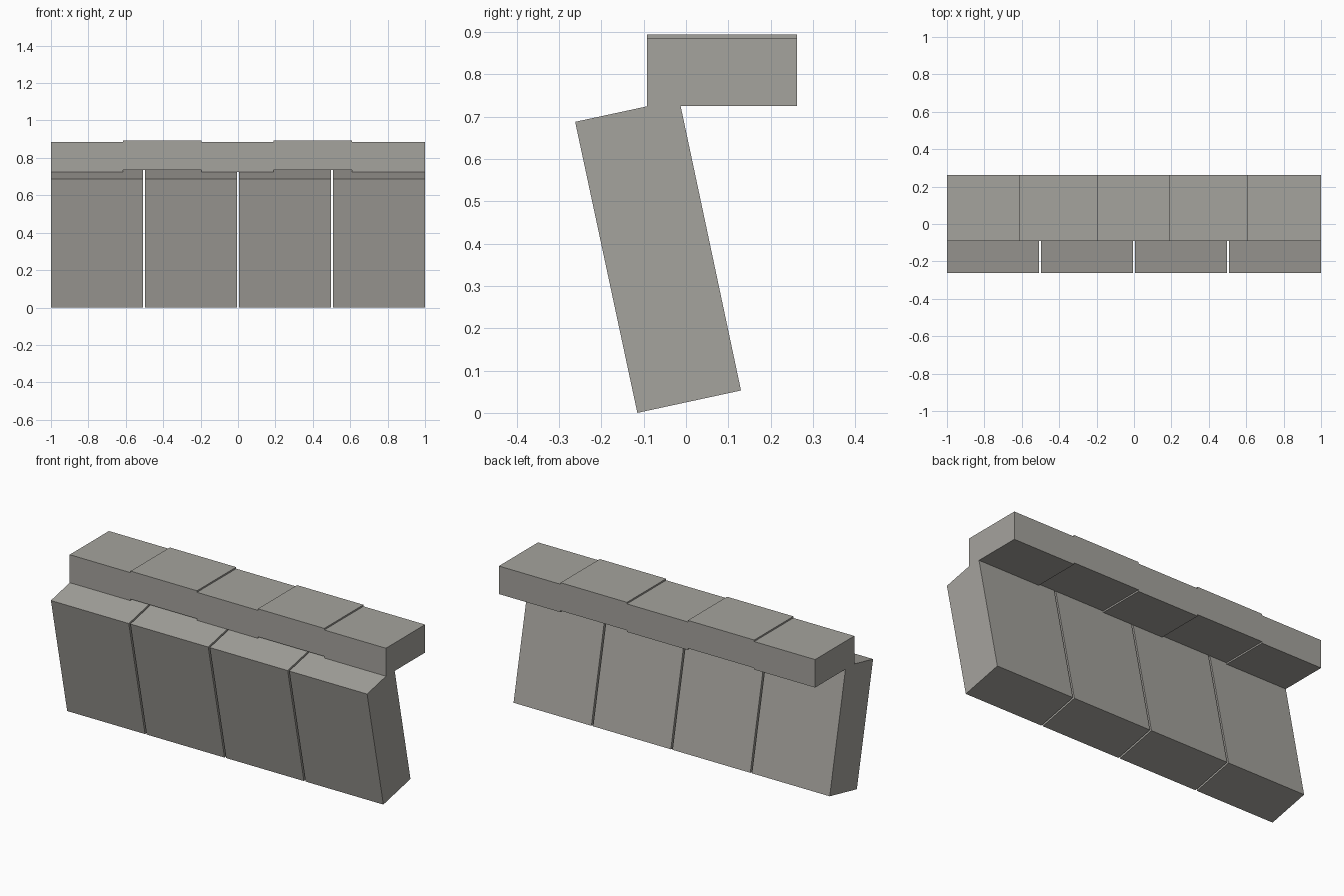
import bpy
import bmesh

cube = bpy.data.objects.get("Cube")
if cube:
    bpy.data.objects.remove(cube, do_unlink=True)

# Plain concrete colour
concrete = bpy.data.materials.new("concrete_grey")
concrete.use_nodes = True
colour = (0.376, 0.366, 0.337, 1)
concrete.diffuse_color = colour
concrete.node_tree.nodes["Principled BSDF"].inputs["Base Color"].default_value = colour


def extrude_profile(name, profile, x0, x1):
    """Extrude a closed (y, z) profile from x0 to x1."""
    bm = bmesh.new()
    face = bm.faces.new([bm.verts.new((x0, y, z)) for y, z in profile])
    result = bmesh.ops.extrude_face_region(bm, geom=[face])
    moved = [v for v in result["geom"] if isinstance(v, bmesh.types.BMVert)]
    bmesh.ops.translate(bm, verts=moved, vec=(x1 - x0, 0, 0))
    bmesh.ops.recalc_face_normals(bm, faces=bm.faces)
    mesh = bpy.data.meshes.new(name)
    bm.to_mesh(mesh)
    bm.free()
    mesh.materials.append(concrete)
    obj = bpy.data.objects.new(name, mesh)
    bpy.context.collection.objects.link(obj)


# Four leaning wall slabs with narrow gaps
slab_profile = [(-0.115, 0), (0.13, 0.053), (-0.016, 0.741), (-0.262, 0.688)]
slab_width, slab_pitch = 0.4925, 0.5025
for i in range(4):
    x = -1 + i * slab_pitch
    extrude_profile(f"wall_slab_{i + 1}", slab_profile, x, x + slab_width)

# Row of coping stones, every second one slightly raised
joints = [-1, -0.615, -0.195, 0.19, 0.61, 1]
for i, (x0, x1) in enumerate(zip(joints, joints[1:])):
    bottom = 0.725 + 0.009 * (i % 2)
    top = bottom + 0.16
    coping = [(-0.092, bottom), (0.262, bottom), (0.262, top), (-0.092, top)]
    extrude_profile(f"coping_stone_{i + 1}", coping, x0, x1)
